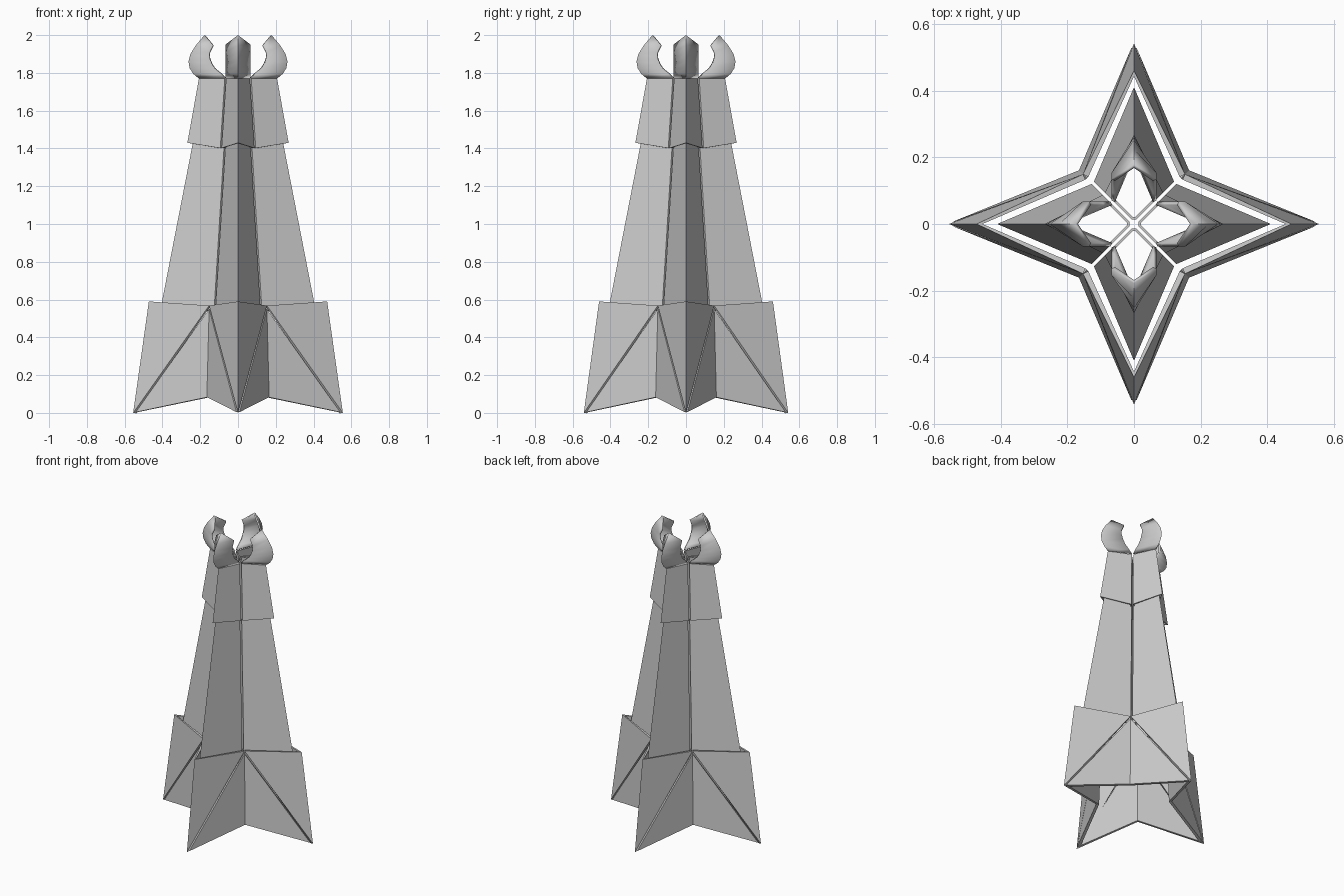
import bpy, bmesh, math
from mathutils import Vector, Matrix

if "Cube" in bpy.data.objects:
    bpy.data.objects.remove(bpy.data.objects["Cube"])

GAP = 0.007  # half width of the slits between the four arms


def build(name, verts, faces, thickness, ref_x=0.0, y_scale=1.0, smooth=False):
    """Make one shell in the +x direction, repeat it four times, thicken it inward."""
    bm = bmesh.new()
    for k in range(4):
        rot = Matrix.Rotation(k * math.pi / 2, 4, 'Z')
        vs = [bm.verts.new(rot @ Vector(v)) for v in verts]
        ref = rot @ Vector((ref_x, 0, 0))
        for f in faces:
            face = bm.faces.new([vs[i] for i in f])
            face.normal_update()
            out = face.calc_center_median() - ref
            out.z = 0
            if face.normal.dot(out) < 0:
                face.normal_flip()
    for v in bm.verts:
        v.co.y *= y_scale
    mesh = bpy.data.meshes.new(name)
    bm.to_mesh(mesh)
    bm.free()
    ob = bpy.data.objects.new(name, mesh)
    bpy.context.collection.objects.link(ob)
    mod = ob.modifiers.new("Thickness", 'SOLIDIFY')
    mod.thickness = thickness
    mod.offset = -1
    if smooth:
        bpy.context.view_layer.objects.active = ob
        ob.select_set(True)
        bpy.ops.object.shade_smooth_by_angle(angle=math.radians(35))
        ob.select_set(False)
    return ob


def tier(name, bottom, top):
    """Four tapered kite tubes; each level is (tip radius, tip z, corner, corner z)."""
    verts = []
    for r, zr, c, zc in (bottom, top):
        verts += [(r, 0, zr), (c, c - GAP, zc), (2 * GAP, GAP, zc),
                  (2 * GAP, -GAP, zc), (c, GAP - c, zc)]
    faces = [(i, (i + 1) % 5, (i + 1) % 5 + 5, i + 5) for i in range(5)]
    build(name, verts, faces, 0.008, ref_x=bottom[2] * 0.8)


# Base: upper triangular panels folded over each arm
tip_low, tip_high = (0.555, 0, 0.0), (0.472, 0, 0.59)
build("base_arm_panels",
      [tip_low, tip_high, (0.153, 0.153, 0.568), (0.153, -0.153, 0.568)],
      [(0, 1, 2), (0, 1, 3)], 0.018, y_scale=0.975)

# Base: kite panels filling the corners between arms, with a thin groove
tip_a = Vector((0.541, 0.008, 0.004))
tip_b = Vector((0.008, 0.541, 0.004))
build("base_corner_panels",
      [tip_a, (0.153, 0.153, 0.55), tip_b, (0.165, 0.165, 0.083)],
      [(0, 1, 3), (2, 1, 3)], 0.018, y_scale=0.975)

# Middle and upper tiers
tier("middle_tier", (0.41, 0.55, 0.127, 0.54), (0.235, 1.45, 0.072, 1.44))
tier("upper_tier", (0.268, 1.43, 0.094, 1.402), (0.207, 1.77, 0.07, 1.77))

# Claws: curved V-shaped prongs (ridge radius, ridge z, edge radius, edge z)
rings = [(0.207, 1.77, 0.070, 1.77), (0.237, 1.795, 0.095, 1.795),
         (0.256, 1.825, 0.125, 1.82), (0.262, 1.86, 0.143, 1.85),
         (0.252, 1.90, 0.154, 1.88), (0.224, 1.945, 0.154, 1.91),
         (0.178, 2.0, 0.135, 1.95)]
verts, faces = [], []
for i, (r, zr, e, ze) in enumerate(rings):
    verts += [(e, -0.067, ze), (r, 0, zr), (e, 0.067, ze)]
    if i:
        a, b = 3 * i - 3, 3 * i
        faces += [(a, a + 1, b + 1, b), (a + 1, a + 2, b + 2, b + 1)]
build("top_claws", verts, faces, 0.012, smooth=True)
